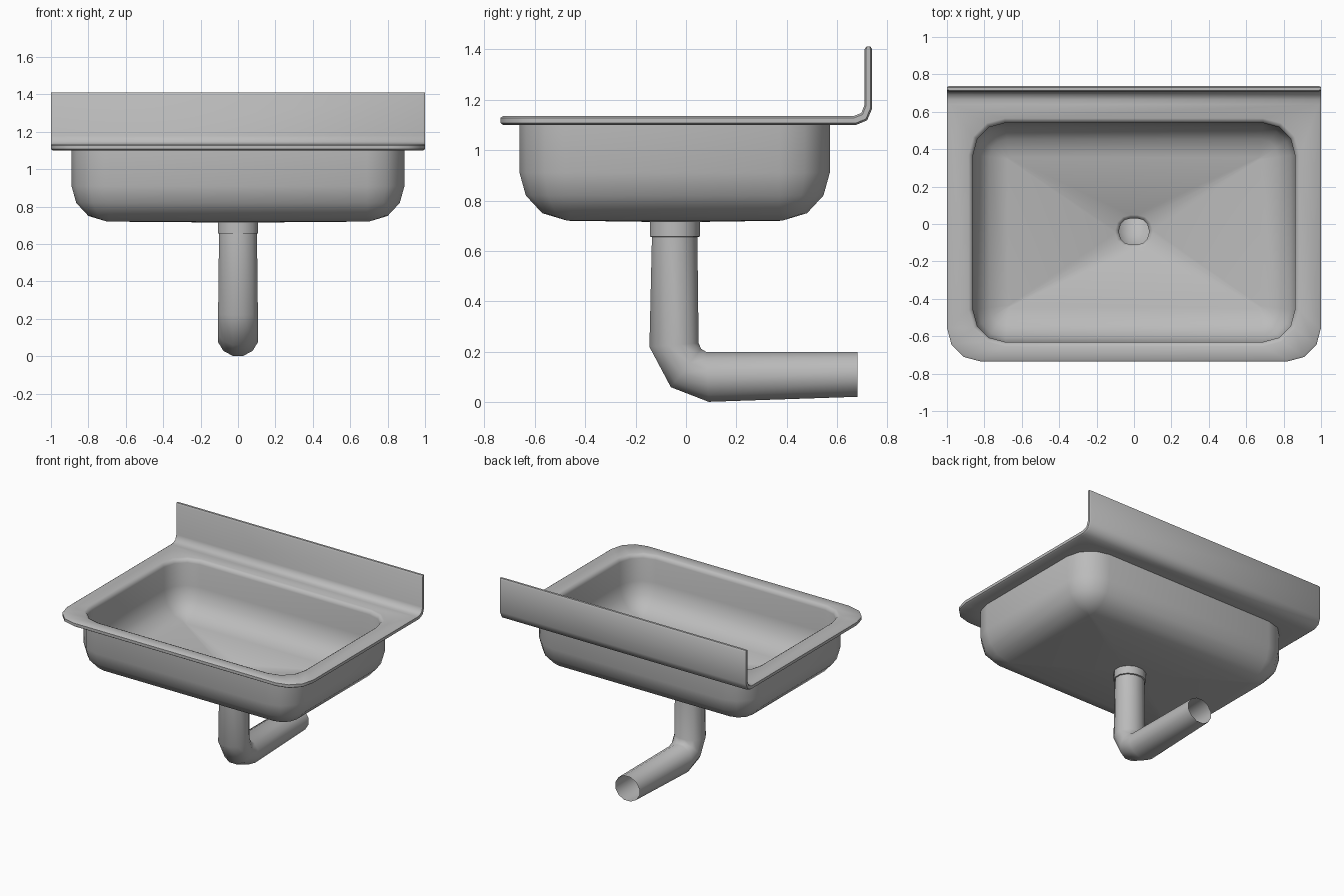
import bpy, bmesh, math

cube = bpy.data.objects.get("Cube")
if cube:
    bpy.data.objects.remove(cube, do_unlink=True)

steel = bpy.data.materials.new("brushed steel grey")
steel.use_nodes = True
steel.diffuse_color = (0.5, 0.5, 0.5, 1)
steel.node_tree.nodes["Principled BSDF"].inputs["Base Color"].default_value = (0.5, 0.5, 0.5, 1)


def rounded_rect(hx, y0, y1, z, front_r, back_r):
    """Ring of points around a rectangle, four steps per corner."""
    ring = []
    corners = [(1, y1, back_r), (-1, y1, back_r), (-1, y0, front_r), (1, y0, front_r)]
    for i, (sx, y, r) in enumerate(corners):
        cy = y - r if y == y1 else y + r
        for k in range(4):
            a = math.radians(90 * i + 30 * k)
            ring.append((sx * (hx - r) + r * math.cos(a), cy + r * math.sin(a), z))
    return ring


def loft(name, rings, closed=True, caps=False):
    """Skin a list of equal rings into one smooth-shaded object."""
    bm = bmesh.new()
    rows = [[bm.verts.new(p) for p in ring] for ring in rings]
    n = len(rows[0])
    for a, b in zip(rows, rows[1:]):
        for i in range(n if closed else n - 1):
            j = (i + 1) % n
            bm.faces.new((a[i], a[j], b[j], b[i]))
    if caps:
        # end strips join the two sides of the folded profile
        for row in (rows[0], rows[-1]):
            for i in range(n // 2 - 1):
                bm.faces.new((row[i], row[i + 1], row[n - 2 - i], row[n - 1 - i]))
    bmesh.ops.remove_doubles(bm, verts=bm.verts, dist=0.0005)
    bmesh.ops.recalc_face_normals(bm, faces=bm.faces)
    mesh = bpy.data.meshes.new(name)
    bm.to_mesh(mesh)
    bm.free()
    mesh.materials.append(steel)
    obj = bpy.data.objects.new(name, mesh)
    bpy.context.collection.objects.link(obj)
    bpy.ops.object.select_all(action='DESELECT')
    obj.select_set(True)
    bpy.context.view_layer.objects.active = obj
    bpy.ops.object.shade_smooth_by_angle(angle=math.radians(50))
    return obj


def bowl_ring(inset, z, r):
    return rounded_rect(0.89 - inset, -0.66 + inset, 0.57 - inset, z, r, r)


def rim_ring(inset, z):
    return rounded_rect(1 - inset, -0.735 + inset, BACK, z, 0.18 - inset, 0)


def drain_ring(r, z):
    return rounded_rect(r, -0.04 - r * 0.88, -0.04 + r * 0.88, z, r * 0.8, r * 0.8)


BACK = 0.64  # where the rim meets the splashback

# Bowl and rim: outside of the bowl, around the rim, down the inside
bowl_curve = [(0.19, 0.72), (0.09, 0.75), (0.025, 0.82), (0, 0.91)]
rings = [drain_ring(0.08, 0.715)]
rings += [bowl_ring(d, z, 0.2 - d) for d, z in bowl_curve]
rings += [bowl_ring(0, 1.1, 0.2)]
rings += [rim_ring(d, z) for d, z in [(0.01, 1.1), (0, 1.107), (0, 1.128), (0.01, 1.135)]]
rings += [bowl_ring(d, z, 0.2 - d) for d, z in [(0.005, 1.135), (0.022, 1.127), (0.03, 1.105)]]
rings += [bowl_ring(d + 0.03 * (1 - d), z + 0.028, 0.17 - d * 0.85) for d, z in reversed(bowl_curve)]
rings += [drain_ring(0.1, 0.738), drain_ring(0.085, 0.725), drain_ring(0.08, 0.715)]
loft("sink_bowl_and_rim", rings)

# Splashback: a folded sheet profile, slightly narrowed at both ends
upper = [(BACK, 1.135), (0.665, 1.135), (0.695, 1.147), (0.708, 1.18), (0.708, 1.4), (0.715, 1.41)]
lower = [(BACK, 1.1), (0.675, 1.1), (0.718, 1.118), (0.738, 1.165), (0.738, 1.4), (0.731, 1.41)]


def splash_section(x, keep):
    def pull(p, q):
        return [(x, *((a + b) / 2 + (a - b) / 2 * keep for a, b in zip(u, v))) for u, v in zip(p, q)]
    return pull(upper, lower) + pull(lower, upper)[::-1]


loft("splashback", [splash_section(x, k) for x, k in
                    [(-1, 0.6), (-0.99, 1), (0.99, 1), (1, 0.6)]], closed=False, caps=True)


# Waste pipe: each ring spans two opposite (y, z) points, with a half width in x
def pipe_ring(p, q, hx, sides=12):
    ring = []
    for k in range(sides):
        a = math.tau * (k + 0.5) / sides
        c = math.cos(a) / math.cos(math.pi / sides)
        y, z = ((u + v) / 2 + (u - v) / 2 * c for u, v in zip(p, q))
        ring.append((hx * math.sin(a), y, z))
    return ring


loft("drain_collar", [pipe_ring((-0.143, z), (0.055, z), hx) for z, hx in [(0.72, 0.112), (0.657, 0.112)]]
     + [pipe_ring((-0.135, 0.655), (0.045, 0.655), 0.1)])
loft("waste_pipe", [
    pipe_ring((-0.135, 0.655), (0.045, 0.655), 0.105),
    pipe_ring((-0.145, 0.22), (0.05, 0.235), 0.11),
    pipe_ring((-0.06, 0.06), (0.06, 0.212), 0.11),
    pipe_ring((0.09, 0.002), (0.08, 0.2), 0.11),
    pipe_ring((0.68, 0.022), (0.68, 0.2), 0.1),
])
